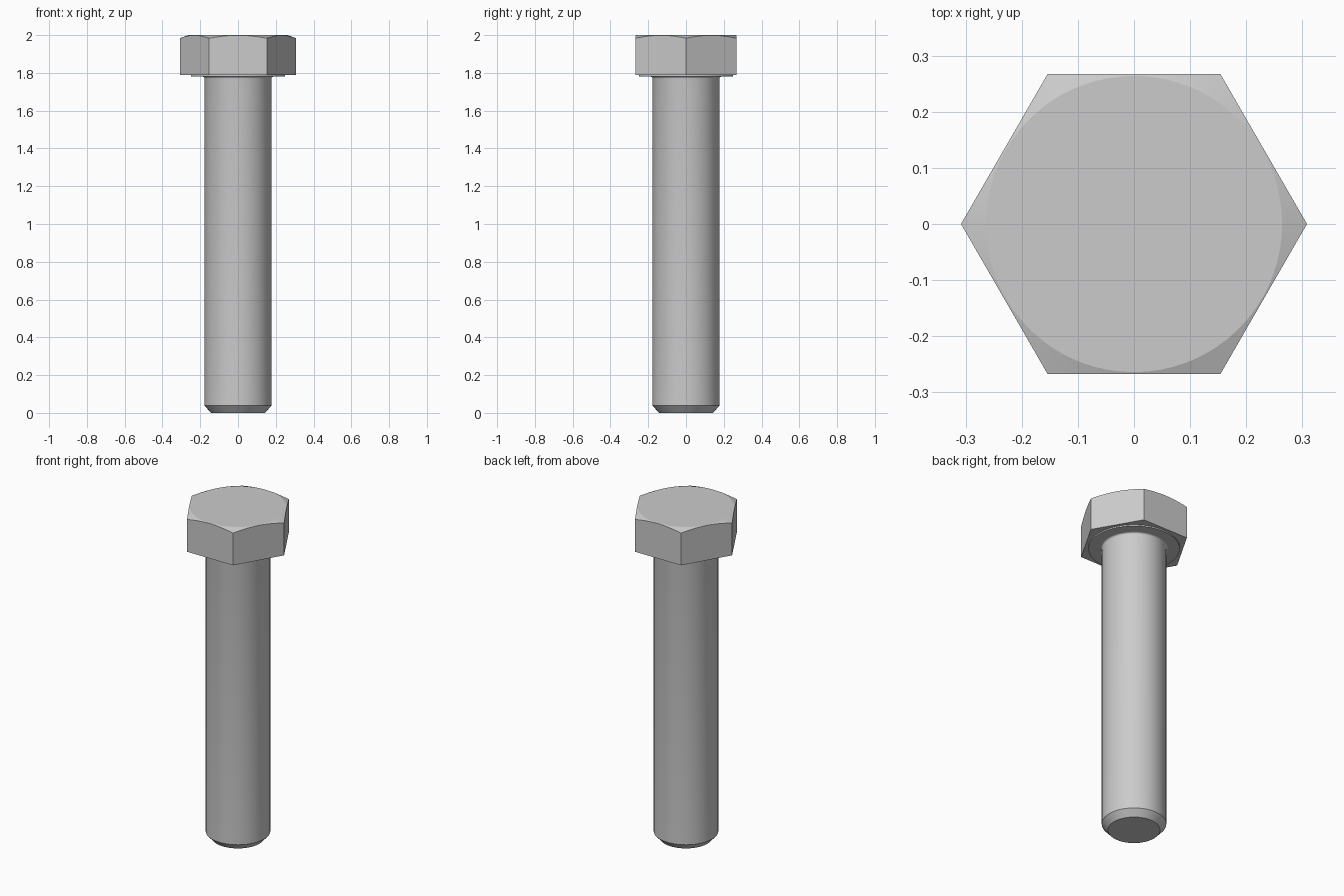
import bpy
import bmesh
from math import cos, sin, pi, radians

SEGMENTS = 72
APOTHEM = 0.267
HEAD_BOTTOM = 1.788
TOP = 2.0

cube = bpy.data.objects.get("Cube")
if cube:
    bpy.data.objects.remove(cube, do_unlink=True)

steel = bpy.data.materials.new("steel grey")
steel.use_nodes = True
grey = (0.6, 0.6, 0.6, 1)
steel.diffuse_color = grey
steel.node_tree.nodes["Principled BSDF"].inputs["Base Color"].default_value = grey


def stacked_rings(name, rings, smooth_angle):
    """Skin rings, each a function of angle giving (radius, height), and cap both ends."""
    bm = bmesh.new()
    loops = []
    for ring in rings:
        loop = []
        for i in range(SEGMENTS):
            a = 2 * pi * i / SEGMENTS
            r, z = ring(a)
            loop.append(bm.verts.new((r * cos(a), r * sin(a), z)))
        loops.append(loop)
    for low, high in zip(loops, loops[1:]):
        for i in range(SEGMENTS):
            j = (i + 1) % SEGMENTS
            bm.faces.new((low[i], low[j], high[j], high[i]))
    bm.faces.new(loops[0][::-1])
    bm.faces.new(loops[-1])
    mesh = bpy.data.meshes.new(name)
    bm.to_mesh(mesh)
    bm.free()
    mesh.materials.append(steel)
    obj = bpy.data.objects.new(name, mesh)
    bpy.context.collection.objects.link(obj)
    bpy.ops.object.select_all(action="DESELECT")
    obj.select_set(True)
    bpy.context.view_layer.objects.active = obj
    bpy.ops.object.shade_smooth_by_angle(angle=radians(smooth_angle))
    return obj


def circle(r, z):
    return lambda a: (r, z)


def hex_radius(a):
    return APOTHEM / cos(a % (pi / 3) - pi / 6)


# Hexagonal head with a shallow conical chamfer that scallops the side faces
cap_radius = 0.264
slope = 0.38
stacked_rings("hex_head", [
    lambda a: (hex_radius(a), HEAD_BOTTOM),
    lambda a: (hex_radius(a), TOP - slope * (hex_radius(a) - cap_radius)),
    circle(cap_radius, TOP),
], 15)

# Thin round bearing face under the head
stacked_rings("washer_face", [circle(0.25, 1.78), circle(0.25, 1.795)], 30)

# Plain shank with a chamfered tip and a small fillet below the head
fillet = 0.01
shank = [circle(0.143, 0), circle(0.177, 0.038)]
for step in range(5):
    t = step / 4 * pi / 2
    shank.append(circle(0.177 + fillet * (1 - cos(t)), 1.77 + fillet * sin(t)))
shank.append(circle(0.187, 1.8))
stacked_rings("shank", shank, 30)
